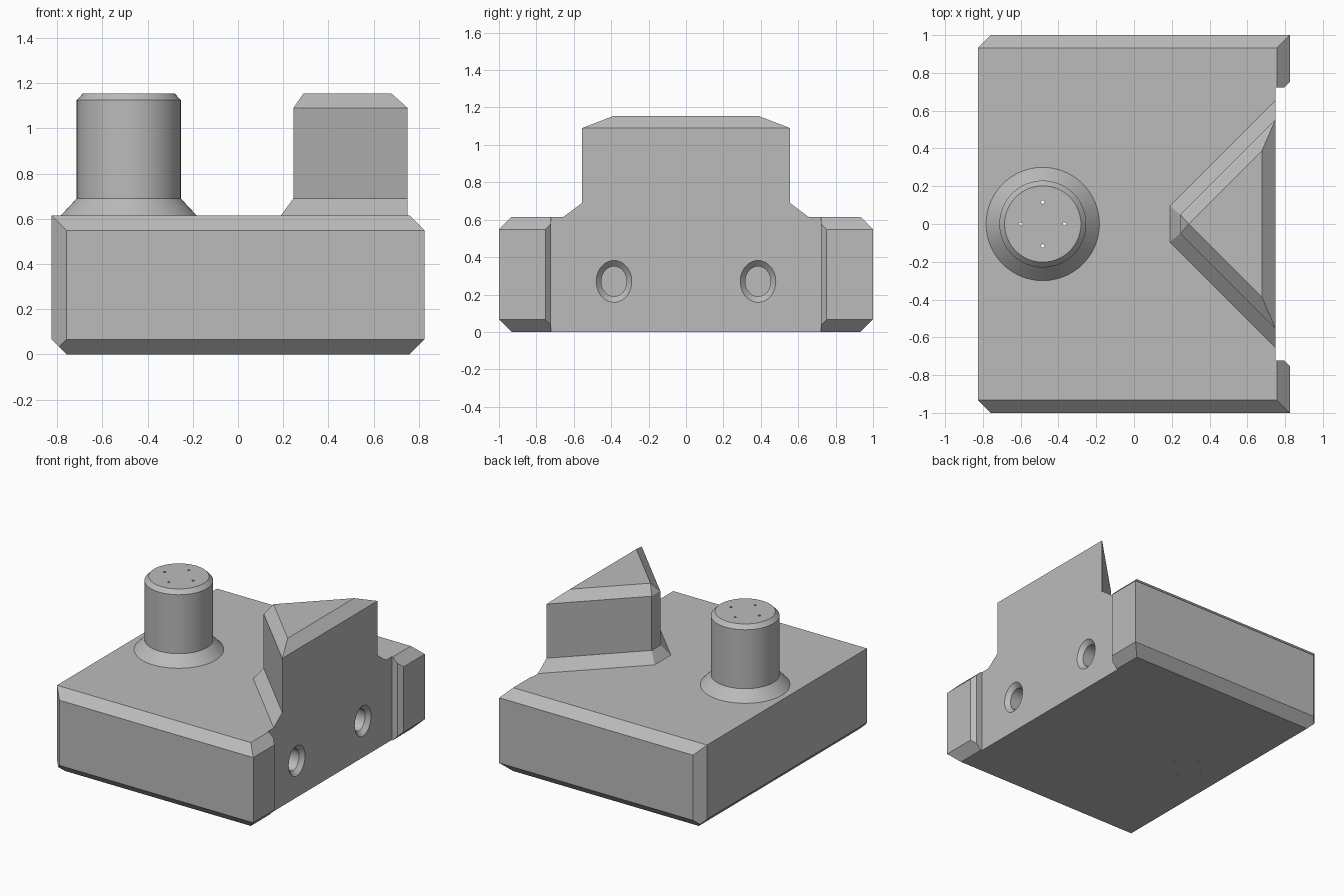
import bpy, bmesh, math
from mathutils import Vector

cube = bpy.data.objects.get("Cube")
if cube:
    bpy.data.objects.remove(cube, do_unlink=True)

grey = bpy.data.materials.new("plain grey")
grey.use_nodes = True
grey.diffuse_color = (0.5, 0.5, 0.5, 1)
grey.node_tree.nodes["Principled BSDF"].inputs["Base Color"].default_value = (0.5, 0.5, 0.5, 1)

HX, TOP, C, WALL = 0.825, 0.615, 0.067, 0.75


def finish(bm, name):
    bmesh.ops.recalc_face_normals(bm, faces=bm.faces)
    mesh = bpy.data.meshes.new(name)
    bm.to_mesh(mesh)
    bm.free()
    mesh.materials.append(grey)
    obj = bpy.data.objects.new(name, mesh)
    bpy.context.collection.objects.link(obj)
    return obj


def loft(name, rings):
    """Skin a stack of equally long point rings and cap both ends."""
    bm = bmesh.new()
    loops = [[bm.verts.new(p) for p in ring] for ring in rings]
    n = len(loops[0])
    for a, b in zip(loops, loops[1:]):
        for i in range(n):
            j = (i + 1) % n
            bm.faces.new((a[i], a[j], b[j], b[i]))
    bm.faces.new(loops[0])
    bm.faces.new(loops[-1])
    bmesh.ops.remove_doubles(bm, verts=bm.verts, dist=1e-5)
    return finish(bm, name)


def circle(n):
    return [(math.cos(t), math.sin(t)) for t in (2 * math.pi * i / n for i in range(n))]


def combine(target, other, operation):
    """Boolean the other object into the target and remove it."""
    mod = target.modifiers.new("combine", 'BOOLEAN')
    mod.operation = operation
    mod.solver = 'EXACT'
    mod.object = other
    bpy.context.view_layer.update()
    graph = bpy.context.evaluated_depsgraph_get()
    mesh = bpy.data.meshes.new_from_object(target.evaluated_get(graph))
    target.modifiers.clear()
    target.data = mesh
    bpy.data.objects.remove(other, do_unlink=True)


# Base block, with its chamfers sliced off
bm = bmesh.new()
bmesh.ops.create_cube(bm, size=1)
for v in bm.verts:
    v.co = Vector((v.co.x * 2 * HX, v.co.y * 2, (v.co.z + 0.5) * TOP))
slices = [((-HX, 0, C), (-1, 0, -1)), ((HX, 0, C), (1, 0, -1)), ((HX, 0, TOP - C), (1, 0, 1))]
for s in (-1, 1):
    slices += [((0, s, C), (0, s, -1)), ((0, s, TOP - C), (0, s, 1)), ((-HX + C, s, 0), (-1, s, 0))]
for point, normal in slices:
    cut = bmesh.ops.bisect_plane(bm, geom=bm.verts[:] + bm.edges[:] + bm.faces[:], dist=1e-6,
                                 plane_co=point, plane_no=normal, clear_outer=True)
    rim = [g for g in cut["geom_cut"] if isinstance(g, bmesh.types.BMEdge)]
    bmesh.ops.edgeloop_fill(bm, edges=rim)
block = finish(bm, "connector_block")

# Recess in the right side, flared where it meets the two ears
half = [(WALL, 0.722), (0.795, 0.722), (0.855, 0.782)]
outline = half + [(x, -y) for x, y in reversed(half)]
recess = loft("recess_cutter", [[(x, y, z) for x, y in outline] for z in (-0.1, 0.8)])
combine(block, recess, 'DIFFERENCE')


# Wedge tower: 45 degree sides, blunt nose, flared foot and chamfered top
def wedge(nose, offset, back, z):
    return [(nose, offset - nose, z), (back, offset - back, z),
            (back, back - offset, z), (nose, nose - offset, z)]


tower = loft("wedge_tower", [
    wedge(0.19, 0.095, WALL, 0.5), wedge(0.19, 0.095, WALL, TOP),
    wedge(0.245, 0.195, WALL, 0.69), wedge(0.245, 0.195, WALL, 1.09),
    wedge(0.29, 0.29, 0.677, 1.155)])
combine(block, tower, 'UNION')

# Round peg with a flared foot and chamfered top
PEG = -0.483
profile = [(0.3, 0.5), (0.3, TOP), (0.23, 0.69), (0.23, 1.125), (0.202, 1.155)]
peg = loft("round_peg", [[(PEG + r * x, r * y, z) for x, y in circle(64)] for r, z in profile])
combine(block, peg, 'UNION')

# Four pin holes straight through the peg and block
for dx, dy in circle(4):
    pin = loft("pin_cutter", [[(PEG + 0.116 * dx + 0.009 * x, 0.116 * dy + 0.009 * y, z)
                               for x, y in circle(12)] for z in (-0.1, 1.3)])
    combine(block, pin, 'DIFFERENCE')

# Two countersunk oval sockets in the right wall
socket = [(0.125, 0.77), (0.095, WALL), (0.068, 0.72), (0.068, 0.6)]
for side in (-1, 1):
    hole = loft("socket_cutter", [[(d, side * 0.385 + r * x, 0.27 + 1.18 * r * y)
                                   for x, y in circle(40)] for r, d in socket])
    combine(block, hole, 'DIFFERENCE')

# Smooth the round walls, keep the edges sharp
bpy.ops.object.select_all(action='DESELECT')
block.select_set(True)
bpy.context.view_layer.objects.active = block
bpy.ops.object.shade_smooth_by_angle(angle=math.radians(20))
